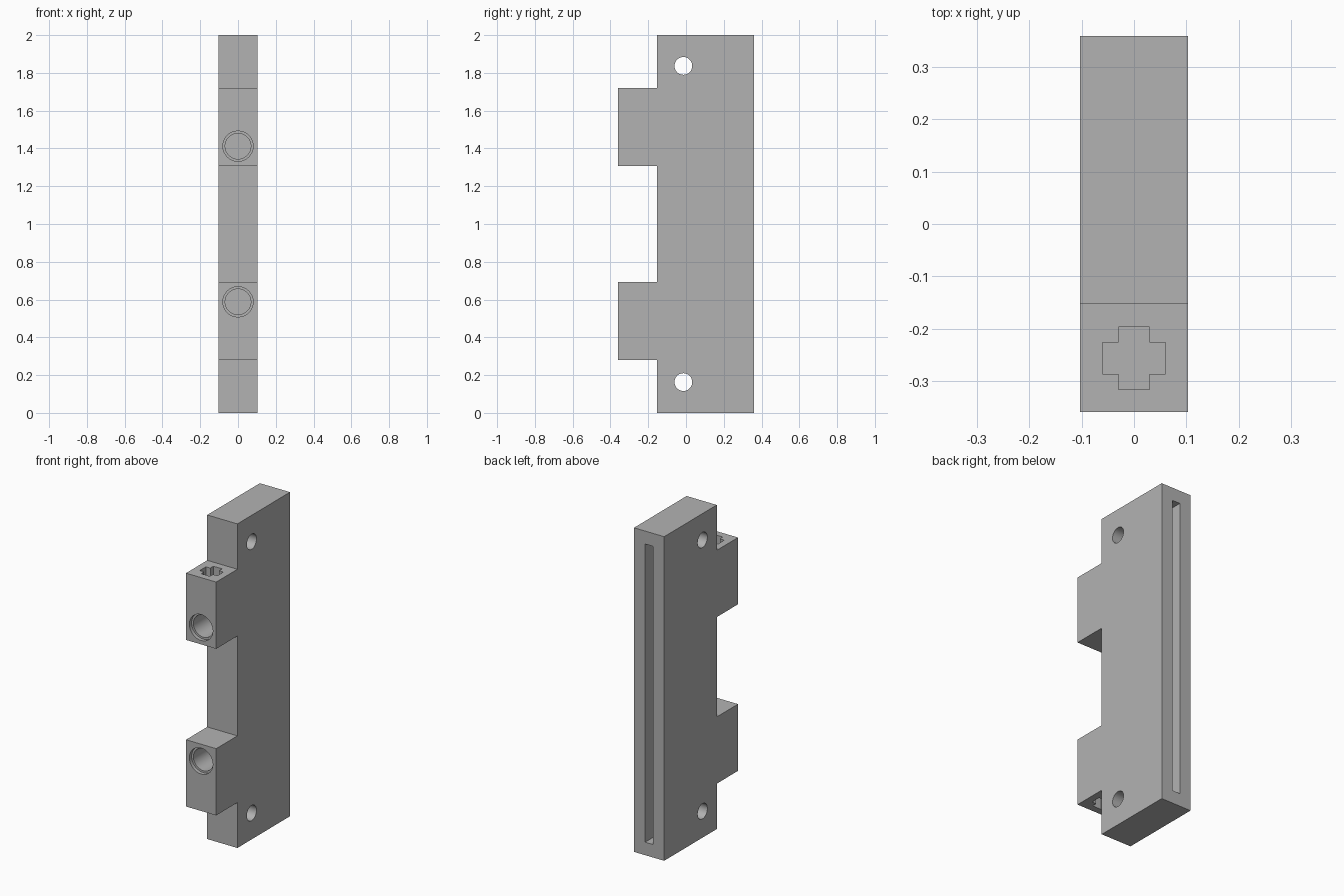
import bpy, bmesh, math
from mathutils import Matrix

cube = bpy.data.objects.get("Cube")
if cube:
    bpy.data.objects.remove(cube, do_unlink=True)

grey = bpy.data.materials.new("light grey")
grey.use_nodes = True
colour = (0.448, 0.448, 0.448, 1)
grey.diffuse_color = colour
grey.node_tree.nodes["Principled BSDF"].inputs["Base Color"].default_value = colour

HALF = 0.103                       # half thickness of the plate
FRONT, STEP, BACK = -0.36, -0.153, 0.36
TAB_LOW, TAB_HIGH = 0.28, 0.692    # lower tab; the upper one mirrors it about z = 1


def make_object(name, bm):
    bmesh.ops.recalc_face_normals(bm, faces=bm.faces)
    mesh = bpy.data.meshes.new(name)
    bm.to_mesh(mesh)
    bm.free()
    mesh.materials.append(grey)
    obj = bpy.data.objects.new(name, mesh)
    bpy.context.collection.objects.link(obj)
    return obj


def prism(name, points, offset):
    """Extrude a closed outline along the offset vector."""
    bm = bmesh.new()
    face = bm.faces.new([bm.verts.new(p) for p in points])
    top = bmesh.ops.extrude_face_region(bm, geom=[face])["geom"]
    bmesh.ops.translate(bm, vec=offset,
                        verts=[v for v in top if isinstance(v, bmesh.types.BMVert)])
    return make_object(name, bm)


def cylinder(name, radius, length, centre, axis):
    bm = bmesh.new()
    bmesh.ops.create_cone(bm, cap_ends=True, segments=48, radius1=radius,
                          radius2=radius, depth=length,
                          matrix=Matrix.Translation(centre) @ Matrix.Rotation(math.pi / 2, 4, axis))
    return make_object(name, bm)


def cut(target, cutter):
    cutter.hide_render = True
    mod = target.modifiers.new("cut", 'BOOLEAN')
    mod.operation = 'DIFFERENCE'
    mod.solver = 'EXACT'
    mod.object = cutter
    bpy.context.view_layer.objects.active = target
    bpy.ops.object.modifier_apply(modifier=mod.name)
    bpy.data.objects.remove(cutter, do_unlink=True)


# Plate with two front tabs, from its side outline
lower = [(BACK, 0), (STEP, 0), (STEP, TAB_LOW), (FRONT, TAB_LOW),
         (FRONT, TAB_HIGH), (STEP, TAB_HIGH)]
outline = lower + [(y, 2 - z) for y, z in reversed(lower)]
body = prism("mounting_plate", [(-HALF, y, z) for y, z in outline], (2 * HALF, 0, 0))

# Long slot in the back face
slot = [(-0.027, 0.08), (0.027, 0.08), (0.027, 1.92), (-0.027, 1.92)]
cut(body, prism("slot_cutter", [(x, 0.2, z) for x, z in slot], (0, 0.3, 0)))

# Plus-shaped outline for the sockets in the tab ends
a, b = 0.03, 0.06
quarter = [(b, a), (a, a), (a, b)]
plus = []
for i in range(4):
    c, s = round(math.cos(i * math.pi / 2)), round(math.sin(i * math.pi / 2))
    plus += [(x * c - y * s, x * s + y * c) for x, y in quarter]

for up in (False, True):
    def level(z):
        return 2 - z if up else z

    # Screw hole through the sides
    cut(body, cylinder("screw_hole_cutter", 0.047, 0.5, (0, -0.014, level(0.163)), 'Y'))
    # Round socket with a shallow wider rim
    z = level(0.588)
    cut(body, cylinder("socket_cutter", 0.068, 0.4, (0, STEP - 0.2, z), 'X'))
    cut(body, cylinder("rim_cutter", 0.08, 0.1, (0, FRONT - 0.028, z), 'X'))
    # Plus-shaped socket in the outer end of the tab
    start, end = level(TAB_LOW - 0.1), level(TAB_LOW + 0.206)
    cut(body, prism("plus_cutter", [(x, y - 0.257, start) for x, y in plus],
                    (0, 0, end - start)))

# Smooth hole walls, sharp edges elsewhere
bpy.ops.object.select_all(action='DESELECT')
body.select_set(True)
bpy.context.view_layer.objects.active = body
bpy.ops.object.shade_smooth_by_angle(angle=math.radians(30))
